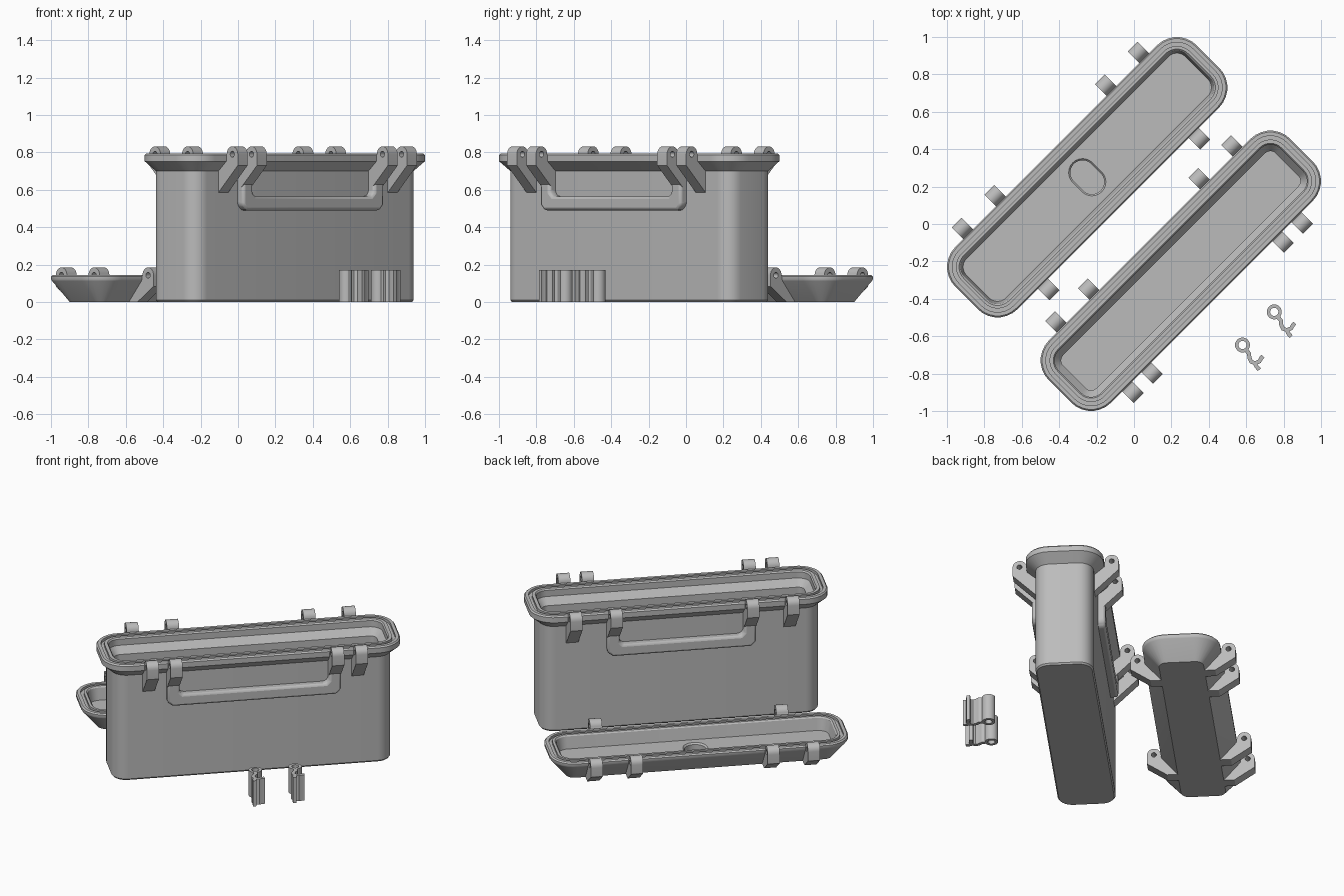
import bpy, bmesh, math
from mathutils import Matrix, Vector

if "Cube" in bpy.data.objects:
    bpy.data.objects.remove(bpy.data.objects["Cube"])

grey = bpy.data.materials.new("plain_grey")
grey.diffuse_color = (0.5, 0.5, 0.5, 1)
grey.use_nodes = True
grey.node_tree.nodes["Principled BSDF"].inputs["Base Color"].default_value = grey.diffuse_color

HALF_L, HALF_W, RADIUS = 0.913, 0.235, 0.15   # outer rim of box and lid
TAB_W = 0.074
TURN = Matrix.Rotation(math.radians(45), 4, 'Z')
BOX = Matrix.Translation((0.25, -0.25, 0)) @ TURN
LID = Matrix.Translation((-0.25, 0.25, 0)) @ TURN


def finish(bm, name, place, bevel=0):
    bmesh.ops.recalc_face_normals(bm, faces=bm.faces)
    me = bpy.data.meshes.new(name)
    bm.to_mesh(me)
    bm.free()
    me.materials.append(grey)
    ob = bpy.data.objects.new(name, me)
    bpy.context.collection.objects.link(ob)
    ob.matrix_world = place
    if bevel:
        mod = ob.modifiers.new("rounded_edges", 'BEVEL')
        mod.width, mod.segments, mod.limit_method = bevel, 2, 'ANGLE'
    for o in bpy.context.selected_objects:
        o.select_set(False)
    bpy.context.view_layer.objects.active = ob
    ob.select_set(True)
    bpy.ops.object.shade_smooth_by_angle(angle=math.radians(32))
    return ob


def arc(cx, cy, r, a0, a1, n):
    steps = [math.radians(a0 + (a1 - a0) * i / n) for i in range(n + 1)]
    return [(cx + r * math.cos(a), cy + r * math.sin(a)) for a in steps]


def rounded_rect(inset):
    """Rim outline moved inwards by inset."""
    x, y, pts = HALF_L - RADIUS, HALF_W - RADIUS, []
    for i, (sx, sy) in enumerate([(1, 1), (-1, 1), (-1, -1), (1, -1)]):
        pts += arc(sx * x, sy * y, RADIUS - inset, 90 * i, 90 * i + 90, 7)
    return pts


def oval(r, s=0.035):
    return arc(0, s, r, 0, 180, 12) + arc(0, -s, r, 180, 360, 12)


def loft(bm, rings):
    """Skin a list of (outline, height) rings; returns the vertex rings."""
    vs = [[bm.verts.new((x, y, z)) for x, y in pts] for pts, z in rings]
    for a, b in zip(vs, vs[1:]):
        for i in range(len(a)):
            j = (i + 1) % len(a)
            bm.faces.new((a[i], a[j], b[j], b[i]))
    return vs


def prism(name, loops, depth, to3d, place, bevel=0):
    """Extrude an outline, with optional holes, to both sides by depth / 2."""
    bm = bmesh.new()
    edges = []
    for pts in loops:
        vs = [bm.verts.new((a, b, -depth / 2)) for a, b in pts]
        edges += [bm.edges.new((vs[i - 1], vs[i])) for i in range(len(vs))]
    if len(loops) == 1:
        bm.faces.new(vs)
    else:
        bmesh.ops.triangle_fill(bm, edges=edges, use_beauty=True)
    res = bmesh.ops.extrude_face_region(bm, geom=bm.faces[:], use_keep_orig=True)
    for v in res["geom"]:
        if isinstance(v, bmesh.types.BMVert):
            v.co.z += depth
    for v in bm.verts:
        v.co = Vector(to3d(*v.co))
    return finish(bm, name, place, bevel)


# Box: outer wall, flared rim with seal groove, inner wall and floor
profile = [(.068, 0), (.06, .01), (.06, .70), (0, .752), (0, .786), (.008, .795),
           (.028, .795), (.028, .778), (.048, .778), (.048, .795), (.068, .795),
           (.075, .786), (.075, .745), (.11, .70), (.11, .05)]
bm = bmesh.new()
rings = loft(bm, [(rounded_rect(d), z) for d, z in profile])
bm.faces.new(rings[0])
bm.faces.new(rings[-1])
finish(bm, "box_body", BOX)

# Lid: shallow tray with sloped sides, seal groove and an oval pocket
profile = [(.10, 0), (.005, .112), (0, .12), (0, .137), (.008, .145),
           (.028, .145), (.028, .13), (.048, .13), (.048, .145), (.064, .145),
           (.072, .137), (.086, .06)]
bm = bmesh.new()
rings = loft(bm, [(rounded_rect(d), z) for d, z in profile])
bm.faces.new(rings[0])
pocket = loft(bm, [(oval(.075), .06), (oval(.066), .05), (oval(.066), .016)])
bm.faces.new(pocket[-1])
edges = [bm.edges.get((r[i - 1], r[i])) for r in (rings[-1], pocket[0])
         for i in range(len(r))]
bmesh.ops.triangle_fill(bm, edges=edges, use_beauty=True)
finish(bm, "lid", LID)


# Hinge and latch tabs: slanted arm ending in an eye with a pin hole
def tab(name, arm_out, arm_in, eye_z, u, side, place):
    outline = [arm_out, (.322, eye_z - .06)] + arc(.28, eye_z, .042, 0, 180, 12) + arm_in
    hole = arc(.28, eye_z, .016, 0, 330, 11)
    prism(name, [outline, hole], TAB_W,
          lambda a, b, c: (u + c, side * a, b), place)


BOX_ARM = ((.165, .575), [(.230, .755), (.165, .70)])
LID_ARM = ((.20, 0), [(.225, .125), (.12, 0)])
for s in (-1, 1):
    for u in (.418, .665):
        tab("box_latch_tab", *BOX_ARM, .79, s * u, 1, BOX)
        tab("lid_latch_tab", *LID_ARM, .143, s * u, 1, LID)
    for u in (.495, .64):
        tab("box_hinge_tab", *BOX_ARM, .79, s * u, -1, BOX)
    tab("lid_hinge_tab", *LID_ARM, .143, s * .57, -1, LID)

# Carry handles: U-shaped ledge on each long wall, hanging from the inner tabs
for side, u in ((-1, .495), (1, .418)):
    o, i = u + TAB_W / 2, u - TAB_W / 2
    half = [(o, .73), (o, .52), (o - .03, .49)]
    inner = [(i - .02, .565), (i, .585), (i, .73)]
    outline = ([(-x, z) for x, z in half] + half[::-1]
               + inner[::-1] + [(-x, z) for x, z in inner])
    prism("handle", [outline], .07,
          lambda a, b, c: (a, side * (.185 + c), b), BOX, bevel=.014)


# Latch clips standing on end: pin ring, curved stem, hook and release tail
def ribbon(path, w):
    left, right = [], []
    for k, p in enumerate(path):
        a, b = Vector(path[max(k - 1, 0)]), Vector(path[min(k + 1, len(path) - 1)])
        d = (b - a).normalized() * w / 2
        left.append((p[0] - d.y, p[1] + d.x))
        right.append((p[0] + d.y, p[1] - d.x))
    return left + right[::-1]


def upright(a, b, c):
    return (a, b, c + .085)


stem = [(.018, -.026), (.035, -.045), (.037, -.068), (.047, -.09), (.068, -.097),
        (.09, -.088), (.10, -.07), (.11, -.06)]
tail = [(.066, -.095), (.075, -.115), (.09, -.132)]
for x, y in ((.75, -.47), (.58, -.647)):
    spot = Matrix.Translation((x, y, 0))
    prism("clip_ring", [arc(0, 0, .04, 0, 345, 23), arc(0, 0, .022, 0, 337.5, 15)],
          .17, upright, spot)
    prism("clip_stem", [ribbon(stem, .022)], .17, upright, spot)
    prism("clip_tail", [ribbon(tail, .022)], .17, upright, spot)
